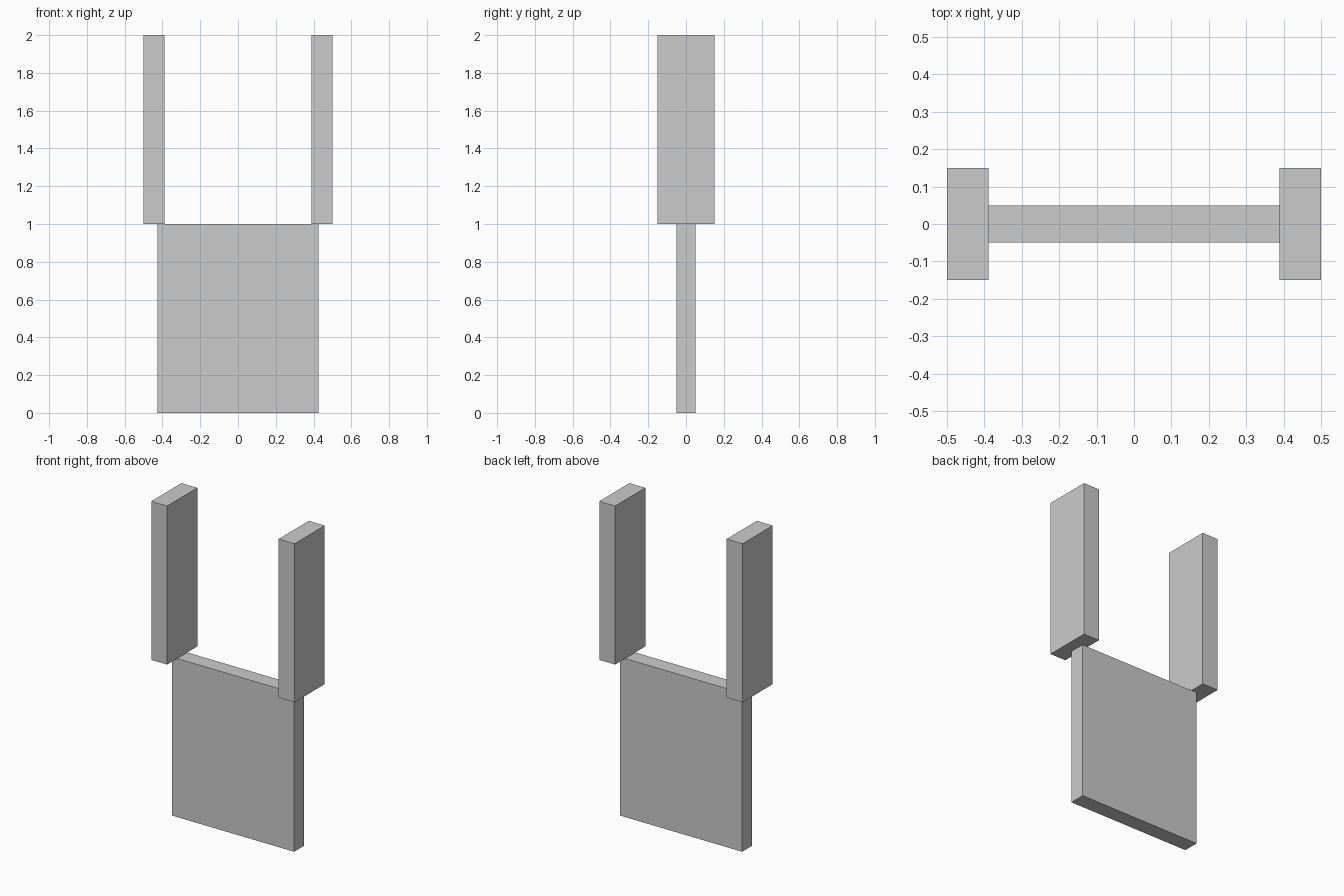
import bpy

if "Cube" in bpy.data.objects:
    bpy.data.objects.remove(bpy.data.objects["Cube"])


def box(name, x, y, z):
    """Axis-aligned box from (min, max) ranges."""
    bpy.ops.mesh.primitive_cube_add(size=1, location=[(a + b) / 2 for a, b in (x, y, z)])
    obj = bpy.context.object
    obj.name = name
    obj.scale = [b - a for a, b in (x, y, z)]
    bpy.ops.object.transform_apply(location=False, rotation=False, scale=True)
    return obj


# Thin lower panel
box("lower_panel", (-0.427, 0.427), (-0.05, 0.05), (0, 1))

# Pair of upright posts standing on the panel's top corners
for side, x in (("left", (-0.5, -0.389)), ("right", (0.389, 0.5))):
    box(f"{side}_post", x, (-0.15, 0.15), (1, 2))
